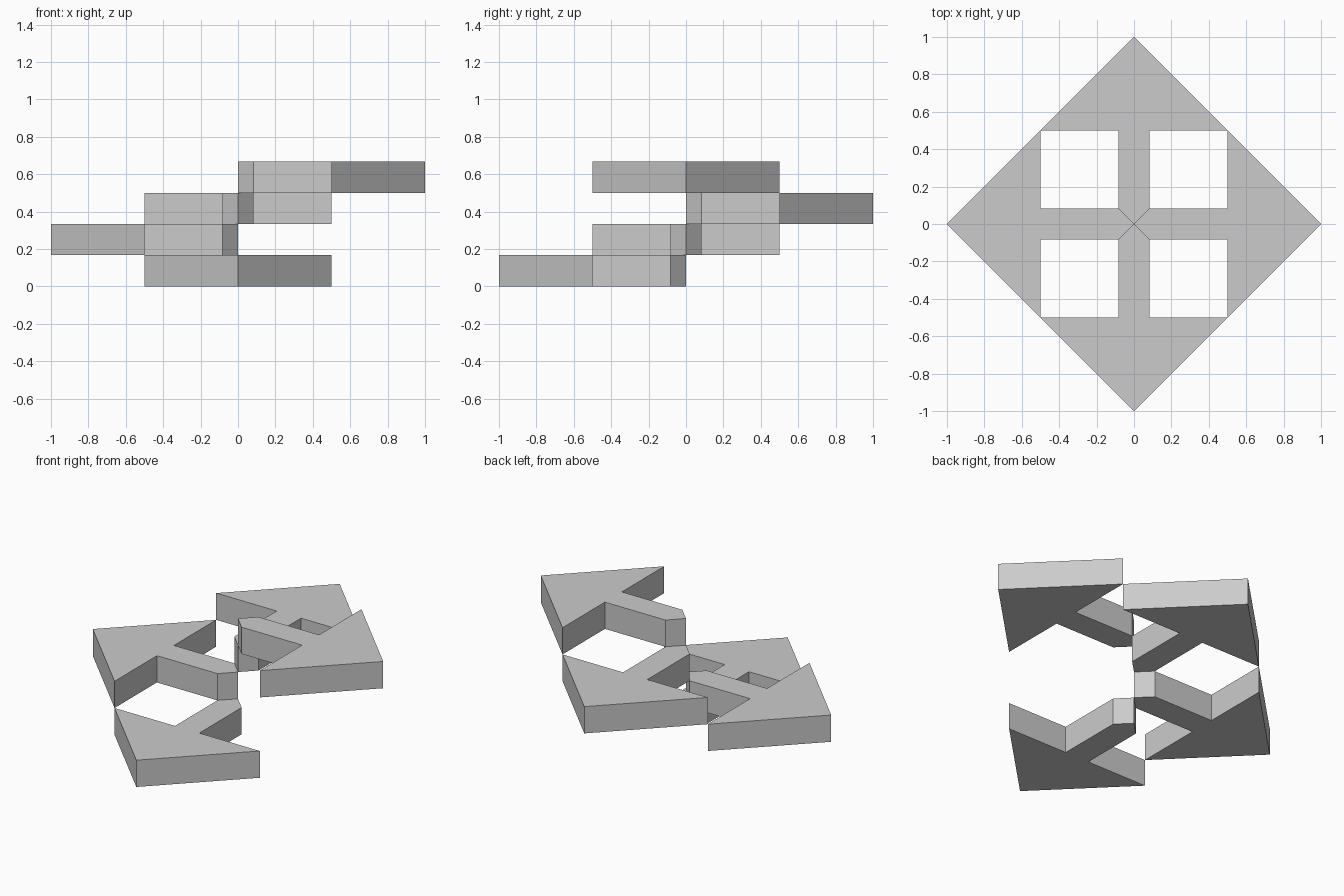
import bpy
import bmesh
from math import radians
from mathutils import Matrix

cube = bpy.data.objects.get("Cube")
if cube:
    bpy.data.objects.remove(cube, do_unlink=True)

# One plain grey for every part
GREY = (0.6, 0.6, 0.6, 1)
grey = bpy.data.materials.new("plain grey")
grey.use_nodes = True
grey.diffuse_color = GREY
grey.node_tree.nodes["Principled BSDF"].inputs["Base Color"].default_value = GREY

THICK = 1 / 6   # thickness of an arrow, also the step between arrows
HALF = 1 / 12   # half the shaft width

# Arrow outline: pointed tail, one side, head tip, mirrored side
right_side = [(HALF, -HALF), (HALF, -0.5), (0.5, -0.5)]
left_side = [(-x, y) for x, y in right_side]
outline = [(0, 0)] + left_side + [(0, -1)] + right_side[::-1]


def arrow(name, turn, base):
    """Extrude the outline, turned about z, with its underside at base."""
    bm = bmesh.new()
    face = bm.faces.new([bm.verts.new((x, y, base)) for x, y in outline])
    top = bmesh.ops.extrude_face_region(bm, geom=[face])["geom"]
    verts = [v for v in top if isinstance(v, bmesh.types.BMVert)]
    bmesh.ops.translate(bm, verts=verts, vec=(0, 0, THICK))
    bmesh.ops.recalc_face_normals(bm, faces=bm.faces)
    bm.transform(Matrix.Rotation(radians(turn), 4, "Z"))
    mesh = bpy.data.meshes.new(name)
    bm.to_mesh(mesh)
    bm.free()
    mesh.materials.append(grey)
    bpy.context.collection.objects.link(bpy.data.objects.new(name, mesh))


# Four arrows climbing clockwise like a spiral stair
for step, side in enumerate(("front", "right", "back", "left")):
    arrow(side + "_arrow", -90 * step, step * THICK)
